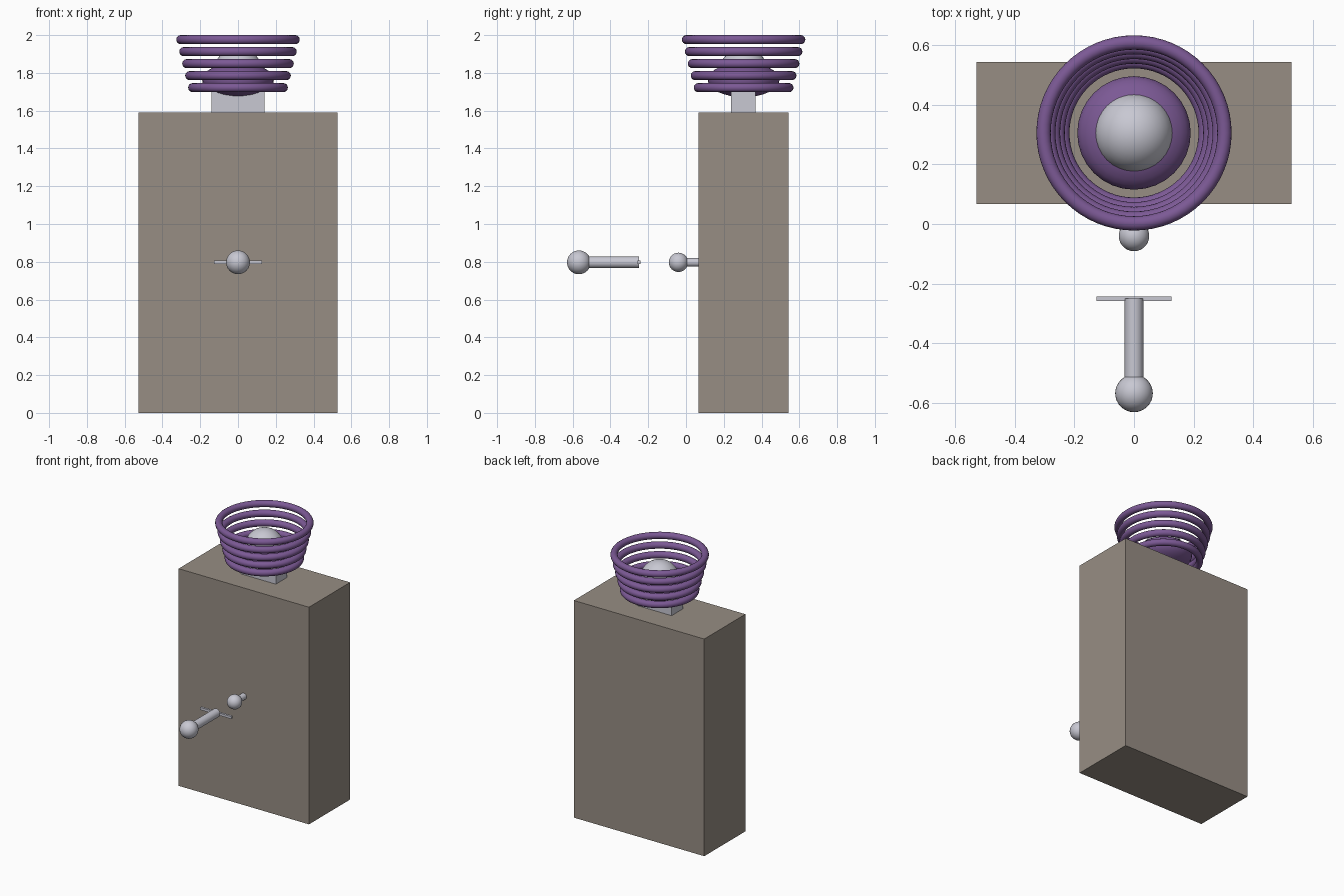
import bpy
from math import pi, radians

default = bpy.data.objects.get("Cube")
if default:
    bpy.data.objects.remove(default, do_unlink=True)


def material(name, color):
    mat = bpy.data.materials.new(name)
    mat.use_nodes = True
    mat.diffuse_color = (*color, 1)
    mat.node_tree.nodes["Principled BSDF"].inputs["Base Color"].default_value = (*color, 1)
    return mat


STONE = material("warm grey", (0.31, 0.27, 0.23))
METAL = material("pale silver", (0.58, 0.58, 0.65))
PURPLE = material("purple", (0.20, 0.10, 0.30))

CENTER_Y = 0.305   # depth of the cabinet and lamp axis
KNOB_Z = 0.797     # height of the front knobs


def finish(name, mat, smooth=True):
    obj = bpy.context.object
    obj.name = name
    obj.data.materials.append(mat)
    if smooth:
        bpy.ops.object.shade_smooth_by_angle(angle=radians(35))
    return obj


def box(name, center, size, mat):
    bpy.ops.mesh.primitive_cube_add(size=1, location=center)
    bpy.context.object.scale = size
    bpy.ops.object.transform_apply(location=False, rotation=False, scale=True)
    return finish(name, mat, smooth=False)


def ball(name, center, radius, mat, flatten=1):
    bpy.ops.mesh.primitive_uv_sphere_add(segments=32, ring_count=16, radius=radius, location=center)
    bpy.context.object.scale.z = flatten
    bpy.ops.object.transform_apply(location=False, rotation=False, scale=True)
    return finish(name, mat)


def rod(name, y0, y1, radius, mat):
    bpy.ops.mesh.primitive_cylinder_add(vertices=32, radius=radius, depth=y1 - y0,
                                        location=(0, (y0 + y1) / 2, KNOB_Z), rotation=(pi / 2, 0, 0))
    return finish(name, mat)


# Cabinet and neck
box("cabinet", (0, CENTER_Y, 0.795), (1.056, 0.476, 1.59), STONE)
box("neck", (0, 0.302, 1.65), (0.28, 0.13, 0.14), METAL)

# Dome sitting in a flattened cushion
ball("cushion", (0, CENTER_Y, 1.763), 0.19, PURPLE, flatten=0.48)
ball("dome", (0, CENTER_Y, 1.80), 0.132, METAL)

# Stack of rings widening upwards
for i in range(5):
    bpy.ops.mesh.primitive_torus_add(major_radius=0.24 + 0.0157 * i, minor_radius=0.024,
                                     major_segments=64, minor_segments=16,
                                     location=(0, CENTER_Y, 1.722 + 0.0635 * i))
    finish(f"ring_{i + 1}", PURPLE)

# Knob fixed to the cabinet front
rod("knob_stem", -0.02, 0.08, 0.023, METAL)
ball("knob", (0, -0.04, KNOB_Z), 0.051, METAL)

# Detached pull rod with a crossbar
ball("pull_ball", (0, -0.567, KNOB_Z), 0.063, METAL)
rod("pull_rod", -0.54, -0.25, 0.031, METAL)
box("crossbar", (0, -0.25, KNOB_Z), (0.252, 0.016, 0.018), METAL)
